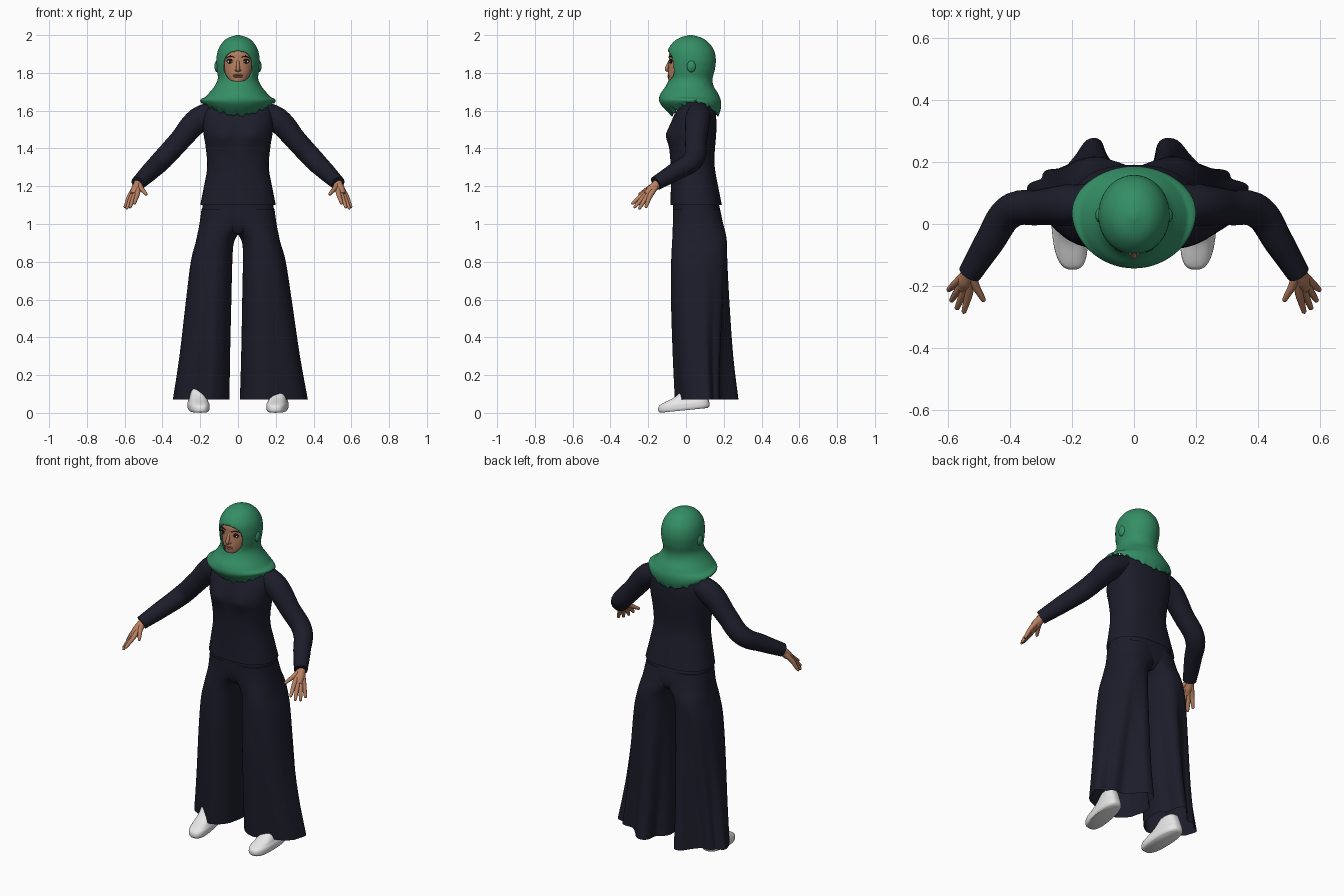
import bpy, bmesh
from math import sin, cos, pi, exp, sqrt, copysign
from mathutils import Vector

cube = bpy.data.objects.get("Cube")
if cube:
    bpy.data.objects.remove(cube)


def material(name, r, g, b):
    mat = bpy.data.materials.new(name)
    mat.use_nodes = True
    mat.diffuse_color = (r, g, b, 1)
    shader = next(n for n in mat.node_tree.nodes if n.type == 'BSDF_PRINCIPLED')
    shader.inputs["Base Color"].default_value = (r, g, b, 1)
    shader.inputs["Roughness"].default_value = 0.8
    return mat


NAVY = material("navy cloth", .012, .012, .024)
GREEN = material("green scarf", .034, .27, .13)
SKIN = material("brown skin", .48, .215, .12)
LIP = material("lip", .38, .14, .095)
DARK = material("dark brown", .012, .008, .007)
WHITE = material("eye white", .7, .66, .62)
SHOE = material("white leather", .8, .8, .8)


def finish(obj, mat, angle=1.0):
    obj.data.materials.clear()
    obj.data.materials.append(mat)
    bpy.ops.object.select_all(action='DESELECT')
    obj.select_set(True)
    bpy.context.view_layer.objects.active = obj
    bpy.ops.object.shade_smooth_by_angle(angle=angle)
    return obj


def spline(rows, steps):
    """Smoothly interpolate rows of numbers."""
    out = []
    for i in range(len(rows) - 1):
        p0, p1 = rows[max(i - 1, 0)], rows[i]
        p2, p3 = rows[i + 1], rows[min(i + 2, len(rows) - 1)]
        for k in range(steps):
            t = k / steps
            out.append([b + .5 * t * (c - a + t * (2 * a - 5 * b + 4 * c - d
                        + t * (3 * (b - c) + d - a)))
                        for a, b, c, d in zip(p0, p1, p2, p3)])
    return out + [list(rows[-1])]


def loft(name, rows, mat, seg=48, power=2.0, steps=4, warp=None, cap=True, edit=None):
    """Rows run upward: height, left x, right x, front y, back y."""
    bm = bmesh.new()
    rings = []
    for z, x0, x1, y0, y1 in spline(rows, steps):
        mid = Vector(((x0 + x1) / 2, (y0 + y1) / 2, z))
        ring = []
        for j in range(seg):
            a = 2 * pi * j / seg
            c, s = [copysign(abs(v) ** (2 / power), v) for v in (cos(a), sin(a))]
            p = mid + Vector((c * (x1 - x0) / 2, s * (y1 - y0) / 2, 0))
            ring.append(bm.verts.new(warp(p, mid, a) if warp else p))
        rings.append(ring)
    for low, high in zip(rings, rings[1:]):
        for j in range(seg):
            k = (j + 1) % seg
            bm.faces.new((low[j], low[k], high[k], high[j]))
    if cap:
        bm.faces.new(rings[0][::-1])
    bm.faces.new(rings[-1])
    if edit:
        edit(bm)
    mesh = bpy.data.meshes.new(name)
    bm.to_mesh(mesh)
    bm.free()
    obj = bpy.data.objects.new(name, mesh)
    bpy.context.collection.objects.link(obj)
    return finish(obj, mat)


def body(name, rows, mat, **options):
    """Loft centred on x = 0: height, half width, front y, back y."""
    return loft(name, [(z, -w, w, f, b) for z, w, f, b in rows], mat, **options)


def tube(name, points, mat, sides=4):
    """Rounded tube through points of x, y, z, radius."""
    curve = bpy.data.curves.new(name, 'CURVE')
    curve.dimensions = '3D'
    curve.bevel_depth, curve.bevel_resolution = 1, sides
    curve.resolution_u, curve.use_fill_caps = 6, True
    line = curve.splines.new('BEZIER')
    line.bezier_points.add(len(points) - 1)
    for bp, (x, y, z, r) in zip(line.bezier_points, points):
        bp.co, bp.radius = (x, y, z), r
        bp.handle_left_type = bp.handle_right_type = 'AUTO'
    obj = bpy.data.objects.new(name, curve)
    bpy.context.collection.objects.link(obj)
    bpy.ops.object.select_all(action='DESELECT')
    obj.select_set(True)
    bpy.context.view_layer.objects.active = obj
    bpy.ops.object.convert(target='MESH')
    return finish(bpy.context.object, mat)


def ball(name, centre, size, mat):
    bpy.ops.mesh.primitive_uv_sphere_add(segments=24, ring_count=14, location=centre)
    obj = bpy.context.object
    obj.name, obj.scale = name, size
    return finish(obj, mat, pi)


# Tunic with a softly shaped chest
def chest(p, mid, a):
    if p.y < mid.y:
        p.y -= .02 * exp(-((abs(p.x) - .08) / .05) ** 2 - ((p.z - 1.47) / .055) ** 2)
    return p


body("tunic", [(1.1, .2, -.083, .19), (1.2, .18, -.08, .17), (1.28, .165, -.08, .155),
               (1.34, .164, -.083, .15), (1.42, .173, -.09, .155), (1.48, .183, -.092, .16),
               (1.56, .187, -.07, .16), (1.62, .165, -.035, .15), (1.66, .1, 0, .12)],
     NAVY, seg=72, power=2.4, warp=chest, cap=False)

# Trouser hips
body("trouser_hips", [(.95, .04, -.045, .15), (.98, .1, -.06, .185), (1.03, .185, -.068, .19),
                      (1.12, .185, -.07, .17)], NAVY, power=2.5)


# Scarf with a lifted ragged hem over the shoulders and an oval face opening
def scarf_drape(p, mid, a):
    f = min(max((1.67 - p.z) / .095, 0), 1)
    p.z += f * .07 * cos(a) ** 2 + f ** 6 * .004 * (sin(31 * a) + sin(19 * a + 1))
    return p


def cut_face_opening(bm, rx=.077, rz=.081, cz=1.836, power=2.4):
    def reach(p):
        return (abs(p.x / rx) ** power + abs((p.z - cz) / rz) ** power) ** (1 / power)
    hole = {f for f in bm.faces
            if f.calc_center_median().y < 0 and reach(f.calc_center_median()) < 1}
    rim = {v for f in hole for v in f.verts if any(g not in hole for g in v.link_faces)}
    bmesh.ops.delete(bm, geom=list(hole), context='FACES')
    for v in rim:
        d = reach(v.co)
        v.co.x, v.co.z = v.co.x / d, cz + (v.co.z - cz) / d


scarf = body("head_scarf", [(1.575, .194, -.075, .172), (1.61, .2, -.115, .184),
                            (1.65, .19, -.142, .185), (1.69, .156, -.135, .17),
                            (1.73, .124, -.107, .146), (1.77, .107, -.093, .141),
                            (1.82, .112, -.097, .153), (1.87, .115, -.1, .158),
                            (1.92, .106, -.096, .148), (1.96, .083, -.07, .12),
                            (1.985, .053, -.035, .085), (2, .008, .015, .035)],
             GREEN, seg=128, steps=6, warp=scarf_drape, cap=False, edit=cut_face_opening)
thick = scarf.modifiers.new("cloth", 'SOLIDIFY')
thick.thickness, thick.offset = .007, -1

# Face
FACE_W, FACE_Y = .085, -.094
body("face", [(1.73, .035, -.06, .06), (1.75, .052, -.089, .08), (1.78, .069, -.095, .09),
              (1.82, .081, FACE_Y, .09), (1.87, FACE_W, -.091, .09),
              (1.91, .08, -.088, .09), (1.94, .06, -.06, .07)], SKIN)
tube("nose", [(0, -.083, 1.868, .007), (0, -.094, 1.842, .009), (0, -.102, 1.82, .01),
              (0, -.094, 1.809, .008)], SKIN)
for lip, z in (("upper_lip", 1.789), ("lower_lip", 1.78)):
    ball(lip, (0, -.091, z), (.027, .007, .0055), LIP)


def face_y(x):
    return FACE_Y * sqrt(1 - (x / FACE_W) ** 2)


for side, label in ((-1, "right"), (1, "left")):
    # Eyes, brows and covered ears
    x = side * .041
    ball(label + "_eye_rim", (x, face_y(x) + .003, 1.862), (.021, .008, .012), DARK)
    ball(label + "_eye", (x, face_y(x) + .001, 1.86), (.017, .008, .0075), WHITE)
    ball(label + "_iris", (x, face_y(x) - .003, 1.861), (.009, .006, .008), DARK)
    ball(label + "_nostril", (side * .01, -.092, 1.814), (.008, .009, .006), SKIN)
    tube(label + "_brow", [(side * b, face_y(b) - .001, z, r) for b, z, r in
                           ((.02, 1.883, .002), (.042, 1.888, .003), (.064, 1.878, .0015))], DARK)
    ball(label + "_ear_bulge", (side * .109, .028, 1.835), (.016, .024, .032), GREEN)

    # Sleeve
    def mirrored(points):
        return [(side * px, y, z, r) for px, y, z, r in points]
    tube(label + "_sleeve", mirrored([(.12, .07, 1.595, .06), (.21, .062, 1.55, .067),
                                      (.31, .053, 1.44, .057), (.4, .04, 1.342, .055),
                                      (.468, -.06, 1.275, .048), (.53, -.16, 1.215, .038)]),
         NAVY, sides=8)

    # Hand
    wrist = (.528, -.15, 1.215, .024)
    tube(label + "_palm", mirrored([wrist, (.543, -.185, 1.18, .025),
                                    (.553, -.208, 1.155, .018)]), SKIN)
    fingers = (("thumb", (.511, -.2, 1.187), (.483, -.25, 1.155)),
               ("index_finger", (.533, -.226, 1.157), (.55, -.288, 1.105)),
               ("middle_finger", (.55, -.222, 1.145), (.573, -.276, 1.085)),
               ("ring_finger", (.565, -.21, 1.14), (.591, -.25, 1.078)),
               ("little_finger", (.576, -.193, 1.142), (.6, -.214, 1.085)))
    for finger, base, tip in fingers:
        near, end = Vector(base), Vector(tip)
        tube(label + "_" + finger, mirrored([wrist[:3] + (.018,), (*near, .013),
                                             (*near.lerp(end, .55), .0105),
                                             (*near.lerp(end, .92), .008), (*end, .003)]), SKIN)

    # Wide trouser leg: deep back lobe near the middle, shallow outer edge, hanging folds
    def flare(z):
        return min(max((.9 - z) / .83, 0), 1)

    def folds(p, mid, a):
        f, out = flare(p.z), side * cos(a)
        around = a if side > 0 else pi - a
        depth = f * .2 * min(max(sin(a) + .5, 0), 1)
        scale = 1 + depth * (sin(6 * around + 1.54) - 1) / 2
        p.x, p.y = mid.x + (p.x - mid.x) * scale, mid.y + (p.y - mid.y) * scale
        t = min(max((out + .3) / .6, 0), 1)
        squeeze = .62 if p.y > mid.y else .28 - .08 * side
        p.y = mid.y + (p.y - mid.y) * (1 - squeeze * f * t * t * (3 - 2 * t))
        return p

    rows = []
    for z, inner, outer, front, rear in ((.07, .045, .345, -.065, .295), (.3, .042, .31, -.075, .265),
                                         (.6, .035, .275, -.083, .24), (.8, .03, .25, -.08, .225),
                                         (.9, .022, .225, -.074, .217), (.95, -.005, .214, -.071, .21),
                                         (1, -.05, .204, -.07, .197), (1.08, -.07, .193, -.07, .178)):
        if side > 0:
            inner, outer = inner - .035 * flare(z), outer + .025 * flare(z)
        rows.append((z, *sorted((side * inner, side * outer)), front, rear))
    loft(label + "_trouser_leg", rows, NAVY, seg=96, power=2.3, warp=folds, cap=False)

    # Shoe, heel slightly raised and toe turned in
    def tilt(p, mid, a):
        p.x -= side * .08 * (.04 - p.y)
        p.z += .1 * (p.y + .145)
        return p

    loft(label + "_shoe", [(z, side * .213 - w, side * .213 + w, f, b) for z, w, f, b in
                           ((0, .05, -.138, .115), (.012, .056, -.147, .125),
                            (.035, .056, -.144, .122), (.05, .05, -.12, .118),
                            (.075, .045, -.06, .11), (.115, .038, -.01, .095))],
         SHOE, power=2.7, warp=tilt)
